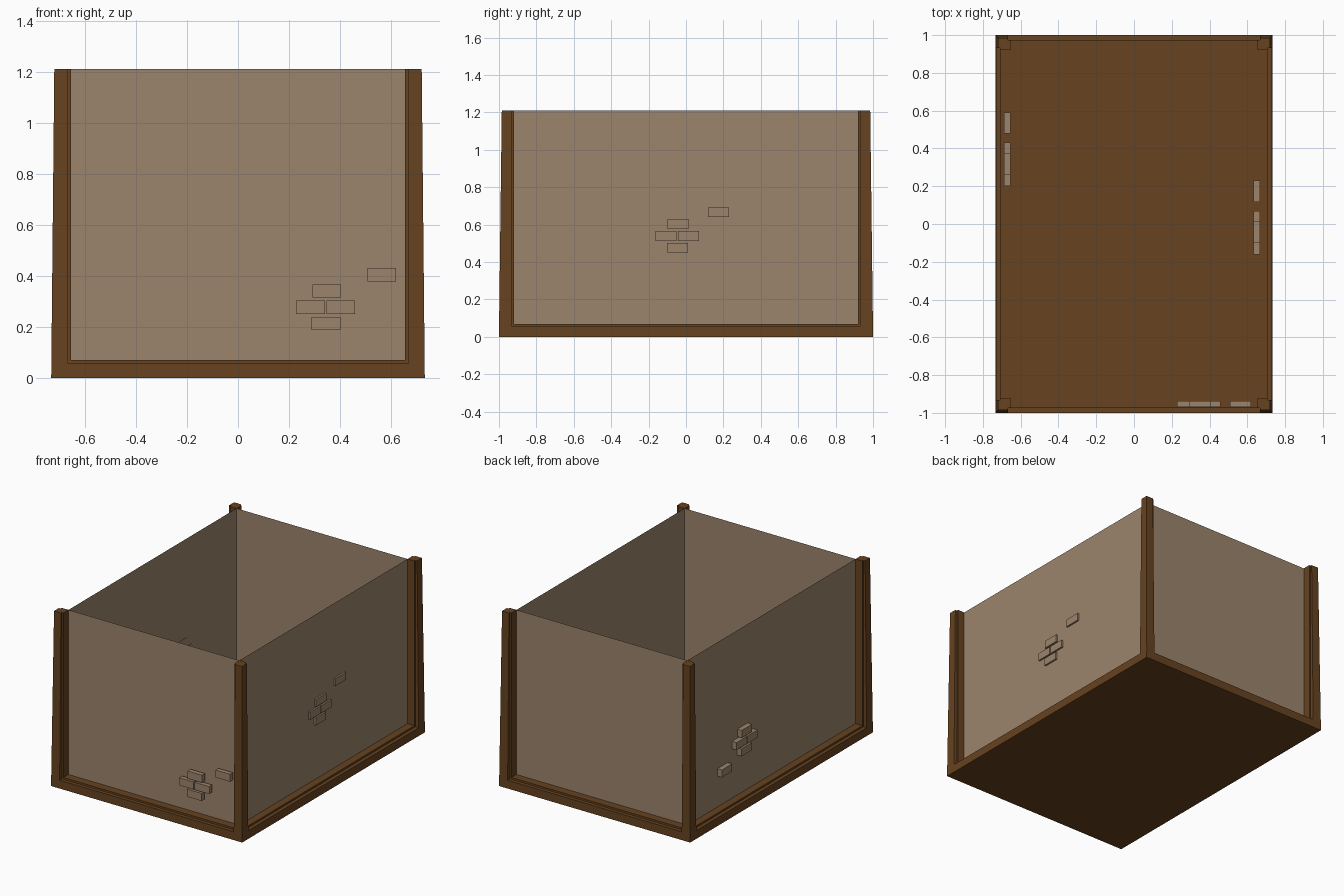
import bpy

if "Cube" in bpy.data.objects:
    bpy.data.objects.remove(bpy.data.objects["Cube"])


def material(name, col):
    m = bpy.data.materials.new(name)
    m.diffuse_color = (*col, 1)
    m.use_nodes = True
    m.node_tree.nodes["Principled BSDF"].inputs["Base Color"].default_value = m.diffuse_color
    return m


wood = material("dark brown wood", (0.135, 0.056, 0.0145))
plaster = material("tan plaster", (0.335, 0.232, 0.150))


def make(name, verts, faces, mat):
    me = bpy.data.meshes.new(name)
    me.from_pydata(verts, [], faces)
    me.materials.append(mat)
    ob = bpy.data.objects.new(name, me)
    bpy.context.collection.objects.link(ob)
    return ob


def loft(name, low, high, z0, z1, mat, caps=True):
    """Join two counter-clockwise outlines at heights z0 and z1."""
    n = len(low)
    verts = [(x, y, z0) for x, y in low] + [(x, y, z1) for x, y in high]
    faces = [(i, (i + 1) % n, n + (i + 1) % n, n + i) for i in range(n)]
    if caps:
        faces += [tuple(reversed(range(n))), tuple(range(n, 2 * n))]
    return make(name, verts, faces, mat)


def rect(x0, x1, y0, y1):
    return [(x0, y0), (x1, y0), (x1, y1), (x0, y1)]


def centred(x, y):
    return rect(-x, x, -y, y)


# Stepped base: outer sill and raised floor
loft("base_sill", centred(0.732, 1.0), centred(0.7315, 0.9995), 0, 0.057, wood)
loft("floor", centred(0.707, 0.975), centred(0.707, 0.975), 0.04, 0.07, wood)


# Notched corner posts, tapering on the outside, mirrored to four corners
def post_outline(x, y):
    return [(0.655, 0.92), (0.707, 0.92), (0.707, 0.932), (x, 0.932),
            (x, y), (0.667, y), (0.667, 0.975), (0.655, 0.975)]


posts = loft("corner_posts", post_outline(0.7315, 0.9995),
             post_outline(0.72, 0.985), 0.057, 1.21, wood)
mod = posts.modifiers.new("mirror", "MIRROR")
mod.use_axis = (True, True, False)
mod.use_mirror_merge = False

# Thin walls, open at the top
loft("walls", centred(0.655, 0.92), centred(0.655, 0.92), 0.07, 1.21,
     plaster, caps=False)

# Exposed bricks: a cluster of four and one stray, on three walls
PATTERN = [(-0.06, 0), (0.059, 0), (0.004, 0.064), (0.001, -0.063),
           (0.219, 0.128)]


def bricks(side, axis, centre, height, d0, d1, flip=1):
    for k, (u, v) in enumerate(PATTERN):
        a0, a1 = centre + u - 0.056, centre + u + 0.056
        z = height + v * flip
        r = rect(a0, a1, d0, d1) if axis == "x" else rect(d0, d1, a0, a1)
        loft(f"{side}_brick_{k + 1}", r, r, z - 0.026, z + 0.026, plaster)


bricks("front", "x", 0.344, 0.277, -0.97, -0.938)
bricks("right", "y", -0.046, 0.539, 0.632, 0.667)
bricks("left", "y", 0.316, 0.437, -0.689, -0.653, flip=-1)
